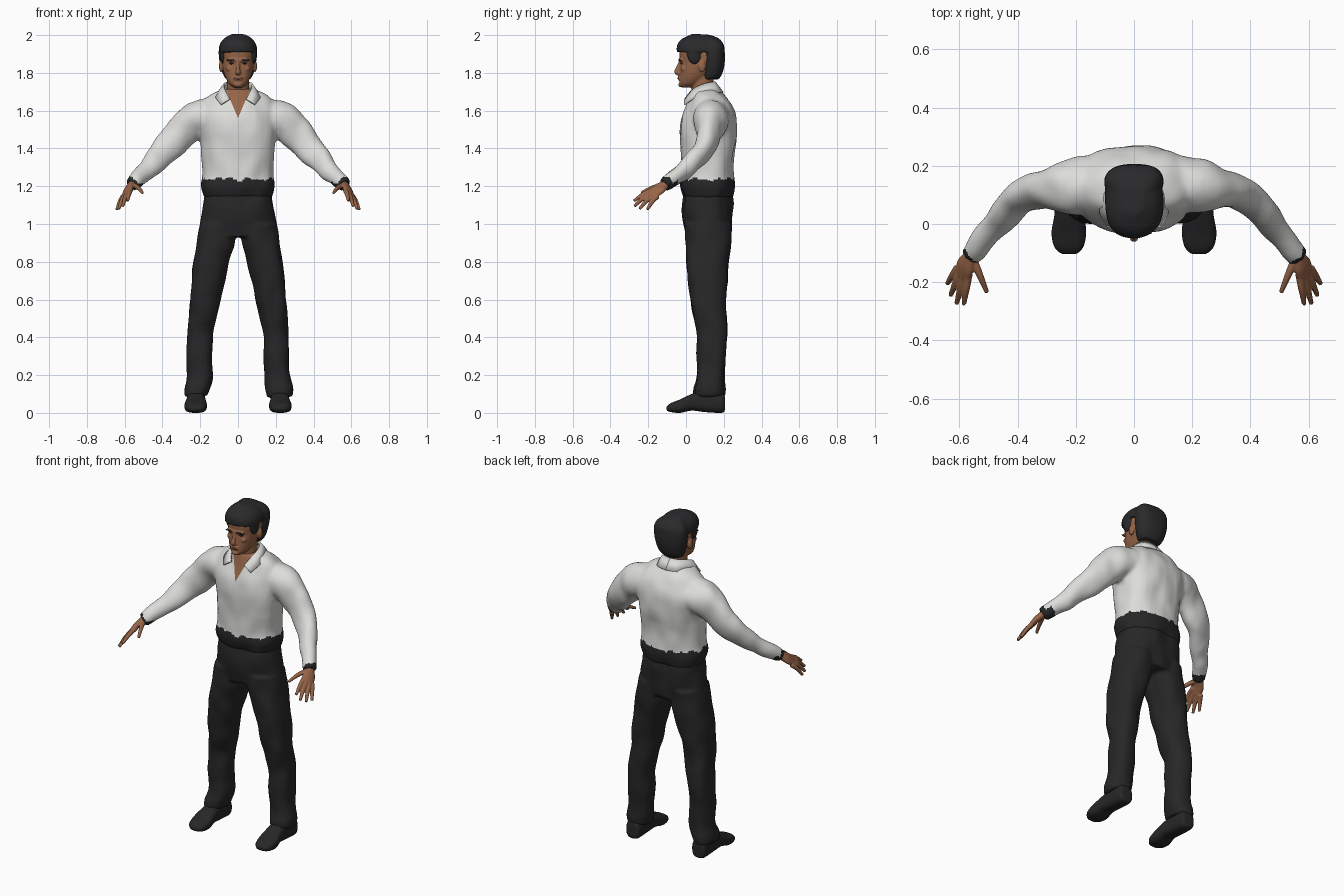
import bpy, bmesh, math
from mathutils import Vector, noise

cube = bpy.data.objects.get("Cube")
if cube:
    bpy.data.objects.remove(cube)


def material(name, *rgb):
    mat = bpy.data.materials.new(name)
    mat.use_nodes = True
    mat.diffuse_color = (*rgb, 1)
    mat.node_tree.nodes["Principled BSDF"].inputs["Base Color"].default_value = (*rgb, 1)
    return mat


WHITE = material("shirt white", .72, .72, .70)
DARK = material("trouser black", .02, .02, .021)
HAIR = material("hair black", .023, .023, .025)
SKIN = material("skin brown", .31, .13, .065)
LIPS = material("lip brown", .2, .075, .045)


def spline(rows, steps=5):
    """Smoothly interpolate rows of numbers."""
    out = []
    for i in range(len(rows) - 1):
        a, b, c, d = (rows[max(0, min(len(rows) - 1, i + k))] for k in (-1, 0, 1, 2))
        for s in range(steps):
            t = s / steps
            out.append([q + t / 2 * (r - p + t * (2*p - 5*q + 4*r - s4 + t * (3*q - p - 3*r + s4)))
                        for p, q, r, s4 in zip(a, b, c, d)])
    return out + [list(rows[-1])]


def loft(rings, power=2.0, sides=32):
    """Closed skin over rings given as centre, half axis u, half axis v."""
    verts, faces = [], []
    for c, u, v in rings:
        for k in range(sides):
            a = math.tau * k / sides
            x, y = (math.copysign(abs(f) ** (2 / power), f) for f in (math.cos(a), math.sin(a)))
            verts.append(c + u * x + v * y)
    for r in range(len(rings) - 1):
        for k in range(sides):
            i, j = r * sides + k, r * sides + (k + 1) % sides
            faces.append((i, j, j + sides, i + sides))
    last = len(verts) - sides
    faces += [tuple(reversed(range(sides))), tuple(range(last, last + sides))]
    return verts, faces


def stack(rows, power=2.3):
    """Level rings: z, front y, back y, then half width or both x sides."""
    rings = []
    for z, f, b, *w in spline(rows):
        x0, x1 = w if len(w) == 2 else (-w[0], w[0])
        rings.append((Vector(((x0 + x1) / 2, (f + b) / 2, z)),
                      Vector(((x1 - x0) / 2, 0, 0)), Vector((0, (b - f) / 2, 0))))
    return loft(rings, power)


def limb(rows, side):
    """Tube along x, y, z with a radius along side and one across it."""
    rows = spline(rows)
    pts, rings = [Vector(r[:3]) for r in rows], []
    for i, r in enumerate(rows):
        t = (pts[min(i + 1, len(pts) - 1)] - pts[max(i - 1, 0)]).normalized()
        u = (Vector(side) - t * t.dot(Vector(side))).normalized()
        rings.append((pts[i], u * r[3], t.cross(u) * r[4]))
    return loft(rings)


def ball(centre, size):
    arc = [math.pi * (k + .1) / 10.2 for k in range(11)]
    c, (a, b, h) = Vector(centre), size
    return loft([(c - Vector((0, 0, h * math.cos(t))), Vector((a * math.sin(t), 0, 0)),
                  Vector((0, b * math.sin(t), 0))) for t in arc])


def mirror(part):
    return [Vector((-v.x, v.y, v.z)) for v in part[0]], [tuple(reversed(f)) for f in part[1]]


def both(*parts):
    return [p for part in parts for p in (part, mirror(part))]


def add(name, parts, *mats):
    verts, faces = [], []
    for v, f in parts:
        faces += [[i + len(verts) for i in face] for face in f]
        verts += v
    mesh = bpy.data.meshes.new(name)
    mesh.from_pydata(verts, [], faces)
    obj = bpy.data.objects.new(name, mesh)
    bpy.context.collection.objects.link(obj)
    for m in mats:
        mesh.materials.append(m)
    mesh.shade_smooth()
    return obj


def bake(obj):
    deps = bpy.context.evaluated_depsgraph_get()
    mesh = bpy.data.meshes.new_from_object(obj.evaluated_get(deps))
    obj.modifiers.clear()
    obj.data = mesh
    mesh.shade_smooth()


def fuse(name, parts, voxel, rounds, *mats, folds=0.0):
    """Weld overlapping parts into one soft surface, with optional cloth folds."""
    obj = add(name, parts, *mats)
    mod = obj.modifiers.new("weld", 'REMESH')
    mod.mode, mod.voxel_size = 'VOXEL', voxel
    mod = obj.modifiers.new("soften", 'SMOOTH')
    mod.factor, mod.iterations = .5, rounds
    bake(obj)
    if folds:
        moves = [v.normal * folds * noise.noise(Vector((v.co.x * 12, v.co.y * 12, v.co.z * 8)))
                 for v in obj.data.vertices]
        for v, m in zip(obj.data.vertices, moves):
            v.co += m
    return obj


# Shirt: torso and sleeves
torso = stack([(1.14, -.01, .245, .182), (1.2, -.028, .257, .195), (1.25, -.025, .255, .188),
               (1.35, -.03, .255, .19), (1.48, -.035, .27, .205), (1.56, -.022, .27, .212),
               (1.62, 0, .248, .205), (1.67, .018, .215, .165), (1.715, .03, .165, .085)])
sleeve = limb([(.13, .135, 1.565, .1, .1), (.225, .13, 1.55, .094, .098), (.3, .122, 1.485, .066, .09),
               (.37, .1, 1.405, .055, .078), (.42, .06, 1.35, .048, .067),
               (.49, -.02, 1.275, .043, .053), (.565, -.112, 1.208, .033, .037)], (0, 1, 0))
shirt = fuse("shirt", [torso] + both(sleeve), .01, 6, WHITE, DARK, SKIN, folds=.009)

# Open neck cut cleanly, dark ragged hem and cuffs set by position
SLOPE, LOW = .42, 1.56
bm = bmesh.new()
bm.from_mesh(shirt.data)
for s in (-1, 1):
    near = [f for f in bm.faces if f.calc_center_median().y < .1 and f.calc_center_median().z > 1.5]
    geom = set(near) | {e for f in near for e in f.edges} | {v for f in near for v in f.verts}
    bmesh.ops.bisect_plane(bm, geom=list(geom), plane_co=(0, 0, LOW), plane_no=(s, 0, -SLOPE))
wrist, along = Vector((.56, -.105, 1.212)), Vector((.6, -.66, -.46))
for f in bm.faces:
    f.smooth = True
    c = f.calc_center_median()
    rag = noise.noise(Vector((c.x * 30, c.y * 30, c.z * 6)))
    reach = (Vector((abs(c.x), c.y, c.z)) - wrist).dot(along)
    cuff = abs(c.x) > .4 and reach > -.012 - (.04 if f.normal.z < -.2 else 0) + .02 * rag
    if c.z < 1.237 + .022 * rag and abs(c.x) < .3 or cuff:
        f.material_index = 1
    elif c.y < .09 and abs(c.x) < SLOPE * (c.z - LOW):
        f.material_index = 2
bm.to_mesh(shirt.data)
bm.free()

# Collar: folded strip from the nape to the front points
upper = [(0, .152, 1.752), (.05, .138, 1.75), (.074, .09, 1.738), (.068, .035, 1.71), (.043, -.004, 1.662)]
lower = [(0, .195, 1.695), (.065, .178, 1.695), (.108, .105, 1.69), (.115, .04, 1.665), (.09, -.008, 1.632)]
rows = [list(zip(spline(upper), spline(lower)))][0]
verts = [Vector(p) for pair in rows for p in pair]
flap = verts, [(i, i + 1, i + 3, i + 2) for i in range(0, len(verts) - 2, 2)]
collar = add("collar", both(flap), WHITE)
mod = collar.modifiers.new("cloth", 'SOLIDIFY')
mod.thickness, mod.offset = .01, 0
bake(collar)

# Trousers
hips = stack([(1.19, 0, .235, .175), (1.1, -.02, .25, .187), (1.0, -.012, .245, .2), (.93, 0, .235, .2)])
leg = stack([(1.0, -.008, .24, .005, .2), (.9, -.002, .236, .014, .218), (.8, .002, .226, .046, .236),
             (.6, .022, .212, .094, .257), (.5, .042, .216, .115, .263), (.4, .058, .216, .134, .27),
             (.2, .06, .203, .137, .276), (.13, .045, .208, .148, .288), (.085, .045, .203, .16, .288)])
fuse("trousers", [hips] + both(leg), .01, 5, DARK, folds=.01)

# Shoes: rings from heel to toe, with x, y, bottom, top, half width
shoe_rows = [(.222, .206, .015, .08, .03), (.222, .19, 0, .11, .045), (.222, .1, .004, .12, .048),
             (.222, .03, .012, .1, .052), (.224, -.03, 0, .072, .06), (.224, -.08, .004, .052, .05),
             (.223, -.104, .012, .034, .026)]
shoe = loft([(Vector((x, y, (b + t) / 2)), Vector((w, 0, 0)), Vector((0, 0, (t - b) / 2)))
             for x, y, b, t, w in spline(shoe_rows)], 2.8)

# Hands: palm, four fingers and a thumb
across = (.6, .5, -.55)
palm = limb([(.545, -.085, 1.225, .024, .024), (.565, -.115, 1.205, .027, .02),
             (.58, -.145, 1.185, .038, .018), (.59, -.18, 1.16, .036, .014)], across)
tips = [((.568, -.17, 1.182), (.585, -.276, 1.122)), ((.583, -.17, 1.17), (.61, -.274, 1.094)),
        ((.597, -.165, 1.156), (.631, -.246, 1.08)), ((.606, -.15, 1.148), (.642, -.205, 1.076)),
        ((.555, -.115, 1.205), (.505, -.236, 1.165))]
fingers = []
for base, tip in tips:
    a, b = Vector(base), Vector(tip)
    knuckle = a.lerp(b, .5) + Vector((0, 0, .008))
    fingers.append(limb([(*a, .014, .014), (*knuckle, .012, .012), (*b, .008, .008)], across))
hand = [palm] + fingers
for side, flip in (("left", lambda p: p), ("right", mirror)):
    fuse(side + "_shoe", [flip(shoe)], .007, 2, DARK)
    fuse(side + "_hand", [flip(p) for p in hand], .004, 3, SKIN)

# Head with neck, nose, brow, lips, chin and ears
skull = stack([(1.722, -.022, .03, .022), (1.742, -.034, .07, .047), (1.78, -.034, .12, .068),
               (1.82, -.032, .16, .08), (1.86, -.03, .18, .086), (1.9, -.035, .188, .088),
               (1.95, -.03, .18, .08), (1.98, 0, .14, .05)])
neck = stack([(1.6, .04, .17, .065), (1.7, .03, .145, .058), (1.8, .035, .15, .06)], 2)
nose = limb([(0, -.03, 1.858, .008, .008), (0, -.042, 1.825, .01, .012),
             (0, -.05, 1.803, .015, .012), (0, -.034, 1.795, .013, .008)], (1, 0, 0))
extras = [ball((0, -.026, 1.868), (.06, .014, .01)), ball((0, -.034, 1.771), (.026, .01, .012)),
          ball((0, -.03, 1.737), (.022, .012, .012))]
ear = ball((.09, .085, 1.835), (.011, .02, .032))
cheek = ball((.042, -.012, 1.822), (.022, .014, .016))
head = fuse("head", [skull, neck, nose] + extras + both(ear, cheek), .005, 4, SKIN)
bpy.context.view_layer.update()


def face_plate(name, x, z, w, h, mat, lean=0.0):
    hit, spot, normal, _ = head.ray_cast(Vector((x, -1, z)), Vector((0, 1, 0)))
    plate = add(name, [ball((0, 0, 0), (w, h, .003))], mat)
    plate.rotation_euler = normal.to_track_quat('Z', 'Y').to_euler()
    plate.rotation_euler.rotate_axis('Z', lean)
    plate.location = spot


for side, s in (("left", 1), ("right", -1)):
    face_plate(side + "_eyebrow", s * .04, 1.868, .023, .005, HAIR, -s * .1)
    face_plate(side + "_eye", s * .036, 1.85, .014, .0045, HAIR)
face_plate("mouth", 0, 1.771, .024, .005, LIPS)


# Hair: cap above the brow and a lower mass behind the ears
def hair_rows(low, front):
    rows = [(1.765, -.01, .172, .066), (1.8, -.03, .192, .083), (1.86, -.04, .205, .097),
            (1.91, -.05, .207, .103), (1.95, -.047, .202, .097), (1.982, -.02, .175, .073),
            (2.004, .035, .125, .035)]
    return stack([(z, max(f, front), b, w) for z, f, b, w in rows if z >= low])


crown = hair_rows(1.9, -1)
nape = hair_rows(1.7, .085)
temple = ball((.08, .045, 1.895), (.017, .04, .05))
fuse("hair", [crown, nape] + both(temple), .007, 3, HAIR, folds=.005)
